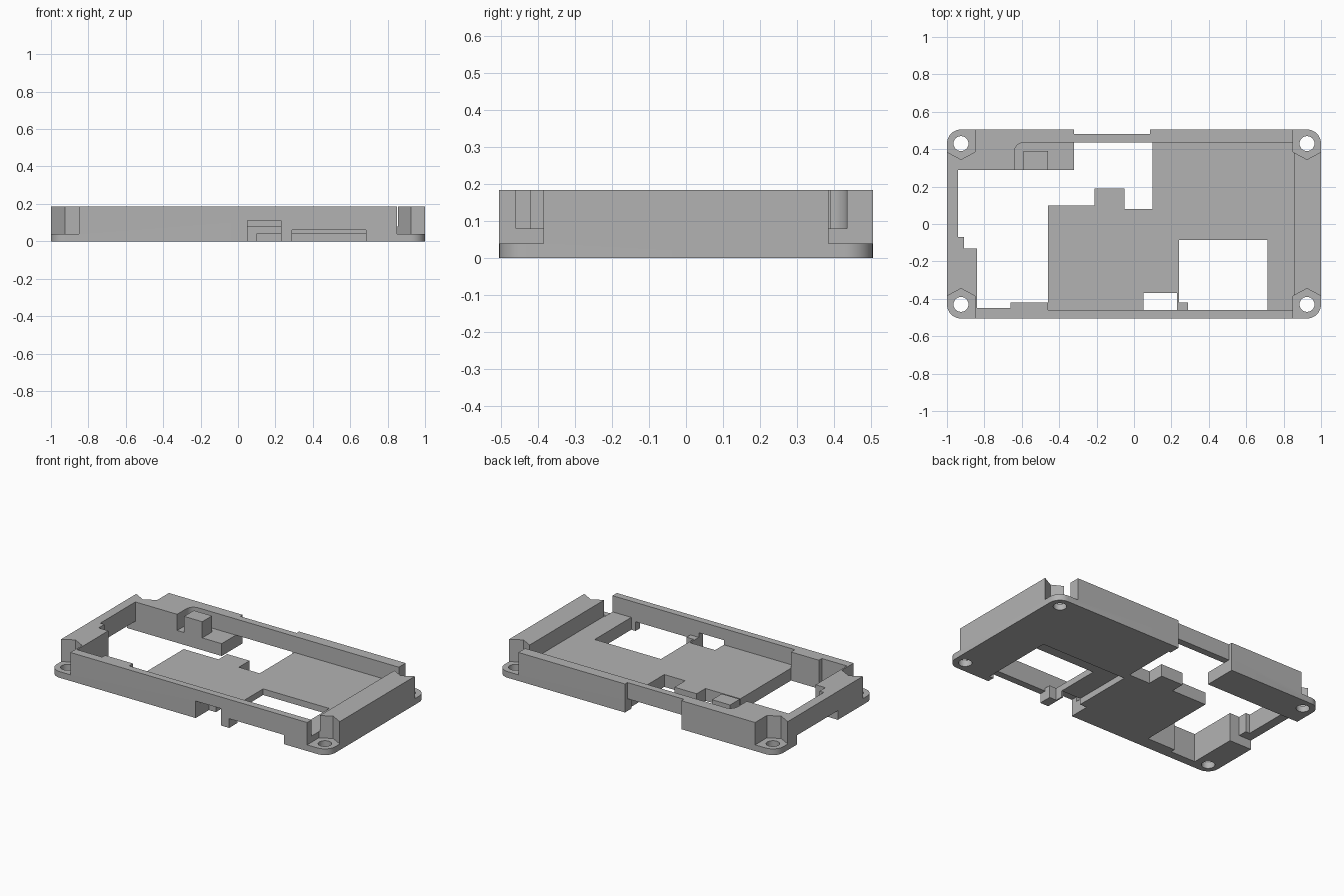
import bpy, bmesh, math

if "Cube" in bpy.data.objects:
    bpy.data.objects.remove(bpy.data.objects["Cube"])

TOP = 0.185      # rim height
FLOOR = 0.08     # top of the floor plate
FLANGE = 0.04    # thickness of the corner ears

grey = bpy.data.materials.new("grey plastic")
grey.diffuse_color = (0.45, 0.45, 0.45, 1)
grey.use_nodes = True
grey.node_tree.nodes["Principled BSDF"].inputs["Base Color"].default_value = grey.diffuse_color


def prism(name, pts, z0, z1):
    """Extrude a plan outline from z0 to z1."""
    bm = bmesh.new()
    face = bm.faces.new([bm.verts.new((x, y, z0)) for x, y in pts])
    out = bmesh.ops.extrude_face_region(bm, geom=[face])
    for v in out["geom"]:
        if isinstance(v, bmesh.types.BMVert):
            v.co.z = z1
    bmesh.ops.recalc_face_normals(bm, faces=bm.faces)
    mesh = bpy.data.meshes.new(name)
    bm.to_mesh(mesh)
    bm.free()
    mesh.materials.append(grey)
    obj = bpy.data.objects.new(name, mesh)
    bpy.context.collection.objects.link(obj)
    return obj


def rect(x0, x1, y0, y1):
    return [(x0, y0), (x1, y0), (x1, y1), (x0, y1)]


def arc(cx, cy, r, a0, a1, n):
    return [(cx + r * math.cos(math.radians(a0 + (a1 - a0) * i / n)),
             cy + r * math.sin(math.radians(a0 + (a1 - a0) * i / n)))
            for i in range(n + 1)]


def cut(body, pts, z0, z1):
    """Subtract a prism from the body."""
    cutter = prism("cutter", pts, z0, z1)
    cutter.hide_render = True
    mod = body.modifiers.new("cut", "BOOLEAN")
    mod.operation = "DIFFERENCE"
    mod.solver = "EXACT"
    mod.object = cutter
    bpy.context.view_layer.objects.active = body
    bpy.ops.object.modifier_apply(modifier=mod.name)
    bpy.data.objects.remove(cutter)


# Outer block with rounded corners
R = 0.075
outline = []
for sx, sy, a in ((1, 1, 0), (-1, 1, 90), (-1, -1, 180), (1, -1, 270)):
    outline += arc(sx * (1 - R), sy * (0.505 - R), R, a, a + 90, 10)
body = prism("frame", outline, 0, TOP)

# Tray above the floor plate, with one rounded inner corner
cut(body, [(-0.46, -0.46), (0.855, -0.46), (0.855, 0.435)]
    + arc(-0.59, 0.385, 0.05, 90, 180, 8)
    + [(-0.64, 0.2), (-0.5, 0.2), (-0.5, -0.4), (-0.46, -0.4)], FLOOR, 1)

# Stepped opening through the left half
cut(body, [(-0.94, 0.29), (-0.32, 0.29), (-0.32, 0.435), (0.1, 0.435),
           (0.1, 0.08), (-0.05, 0.08), (-0.05, 0.19), (-0.21, 0.19),
           (-0.21, 0.1), (-0.46, 0.1), (-0.46, -0.42), (-0.66, -0.42),
           (-0.66, -0.45), (-0.84, -0.45), (-0.84, -0.13), (-0.91, -0.13),
           (-0.91, -0.07), (-0.94, -0.07)], -1, 1)

# Rectangular floor opening that leaves a small tab
cut(body, [(0.24, -0.42), (0.29, -0.42), (0.29, -0.46), (0.715, -0.46),
           (0.715, -0.085), (0.24, -0.085)], -1, 0.1)

# Shallow pocket under the floor
cut(body, rect(0.1, 0.715, -0.37, 0.03), -1, 0.04)

# Ports in the front wall and in the left wall
cut(body, rect(0.05, 0.23, -0.6, -0.37), -1, 0.11)
cut(body, rect(0.29, 0.685, -0.6, -0.44), -1, 0.06)
cut(body, rect(-1.1, -0.9, -0.13, 0.29), -1, 0.06)

# Recess in the back wall, open underneath
cut(body, rect(-0.32, 0.085, 0.48, 0.6), -1, 1)
cut(body, rect(-0.32, 0.085, 0.42, 0.6), -1, FLOOR)

# Corner ears: half-hexagon nut seats and screw holes
for sx in (-1, 1):
    for sy in (-1, 1):
        seat = [(0.85, 0.7), (0.85, 0.385), (0.925, 0.345), (1.0, 0.385),
                (1.1, 0.44), (1.1, 0.7)]
        cut(body, [(sx * x, sy * y) for x, y in seat], FLANGE, 1)
        cut(body, arc(sx * 0.925, sy * 0.43, 0.04, 0, 345, 23), -1, 1)

# Post on the back ledge
post = prism("post", rect(-0.59, -0.46, 0.29, 0.39), FLOOR, TOP)

# Smooth only the rounded corners and holes
for obj in (body, post):
    bpy.ops.object.select_all(action="DESELECT")
    obj.select_set(True)
    bpy.context.view_layer.objects.active = obj
    bpy.ops.object.shade_smooth_by_angle(angle=math.radians(25))
